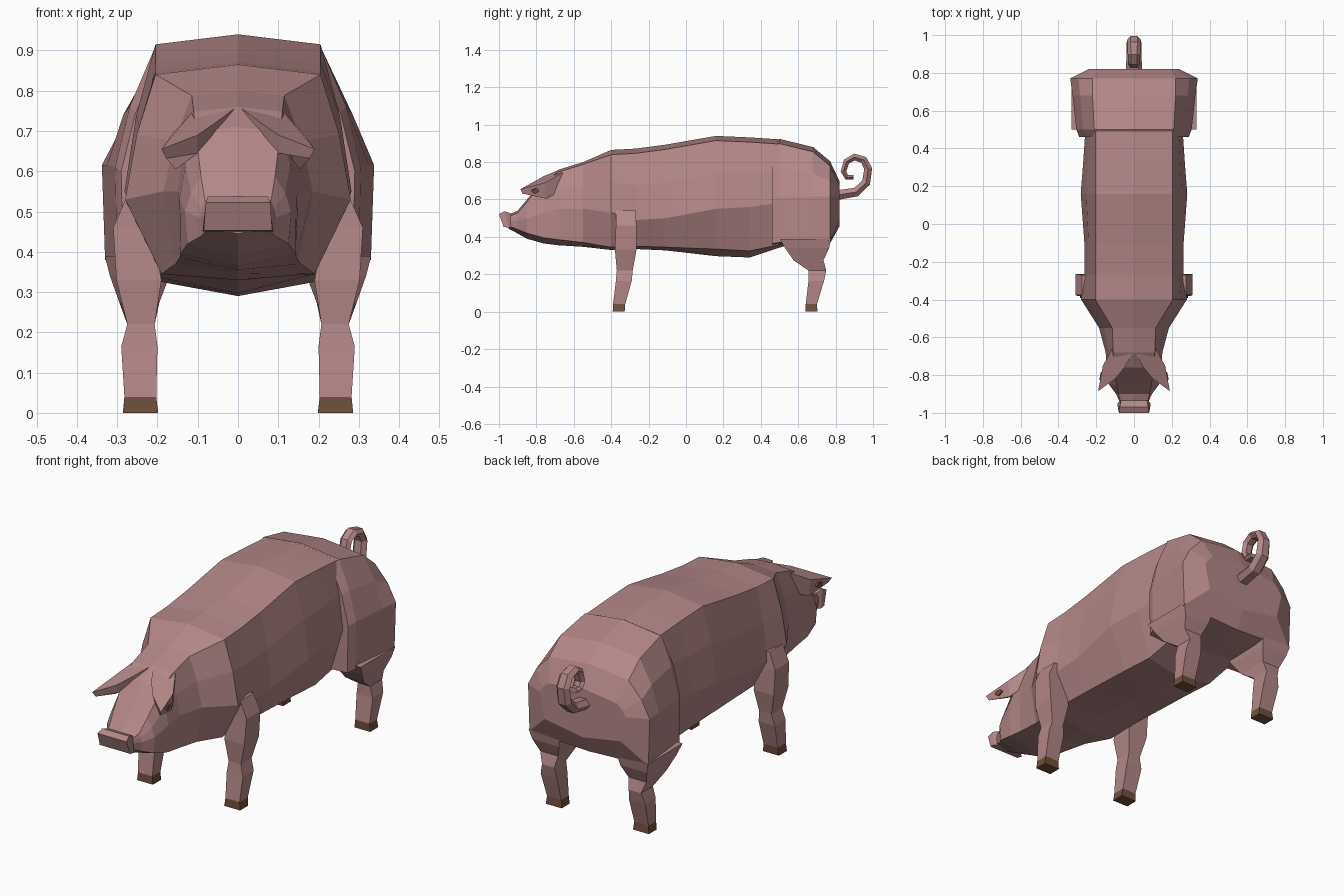
import bpy, bmesh, math
from mathutils import Vector


def material(name, rgb):
    m = bpy.data.materials.new(name)
    m.diffuse_color = (*rgb, 1)
    return m


PINK = material("pink_skin", (0.46, 0.245, 0.245))
BROWN = material("brown_hoof", (0.16, 0.08, 0.045))


def finish(bm, name, mats, mirror=False):
    bmesh.ops.recalc_face_normals(bm, faces=bm.faces)
    me = bpy.data.meshes.new(name)
    bm.to_mesh(me)
    bm.free()
    for m in mats:
        me.materials.append(m)
    ob = bpy.data.objects.new(name, me)
    bpy.context.collection.objects.link(ob)
    if mirror:
        mod = ob.modifiers.new("mirror", 'MIRROR')
        mod.use_mirror_merge = False
    return ob


def loft(name, rings, mats=(PINK,), mirror=False, dark_below=None):
    """Skin a row of closed rings and cap both ends."""
    bm = bmesh.new()
    rows = [[bm.verts.new(p) for p in r] for r in rings]
    n = len(rows[0])
    for a, b in zip(rows, rows[1:]):
        for i in range(n):
            j = (i + 1) % n
            bm.faces.new((a[i], a[j], b[j], b[i]))
    bm.faces.new(rows[0])
    bm.faces.new(rows[-1])
    if dark_below is not None:
        for f in bm.faces:
            if f.calc_center_median().z < dark_below:
                f.material_index = 1
    return finish(bm, name, mats, mirror)


def section(y, zt, xt, zm, xm, zl, xl, zb, lean=0.0):
    """Cross-section: ridge, top edge, upper side, middle, low edge, belly."""
    drop = 0.025 if xt > 0.15 else 0.012
    zu = zm + 0.52 * (zt - drop - zm)
    xu = xt + 0.62 * (xm - xt)
    half = [(xt, zt - drop), (xu, zu), (xm, zm), (xl, zl)]
    pts = [(0, zt)] + half + [(0, zb)] + [(-x, z) for x, z in reversed(half)]
    return [(x, y + lean * (z - zb), z) for x, z in pts]


# Trunk: y, top z, top x, middle z, middle x, low z, low x, belly z
loft("trunk", [section(*r) for r in (
    (-0.40, .865, .205, .53, .280, .345, .19, .330),
    (-0.27, .872, .205, .49, .262, .350, .19, .335),
    (-0.11, .893, .205, .50, .262, .345, .19, .328),
    (0.16, .940, .205, .55, .282, .335, .19, .297),
    (0.34, .932, .205, .56, .268, .325, .19, .290),
    (0.49, .922, .205, .58, .258, .355, .19, .340),
    (0.60, .880, .180, .58, .230, .380, .18, .370))])

# Rump with wide haunches
loft("rump", [section(*r) for r in (
    (0.46, .905, .195, .60, .290, .365, .285, .350),
    (0.50, .924, .210, .61, .305, .370, .300, .350),
    (0.68, .880, .220, .615, .325, .375, .320, .355),
    (0.77, .805, .220, .615, .338, .380, .330, .365),
    (0.82, .700, .190, .620, .240, .490, .210, .455))])

# Head and neck
loft("head", [section(*r) for r in (
    (-0.40, .865, .205, .53, .280, .345, .19, .330),
    (-0.55, .800, .115, .55, .185, .370, .155, .347),
    (-0.68, .760, .110, .55, .150, .385, .145, .355),
    (-0.76, .710, .105, .53, .145, .395, .143, .365),
    (-0.85, .600, .092, .50, .132, .420, .125, .390),
    (-0.90, .540, .082, .485, .095, .440, .09, .418),
    (-0.95, .520, .068, .49, .072, .460, .07, .445))])


def box_ring(x0, x1, y0, y1, z, slope=0.0):
    return [(x0, y0, z + slope), (x1, y0, z + slope), (x1, y1, z), (x0, y1, z)]


# Snout disc, tilted upward
loft("snout", [
    [(x, y, z) for x, y, z in ((-.07, -.935, .525), (.07, -.935, .525), (.07, -.93, .45), (-.07, -.93, .45))],
    [(-.075, -.97, .537), (.075, -.97, .537), (.088, -.95, .450), (-.088, -.95, .450)],
    [(-.08, -1.0, .522), (.08, -1.0, .522), (.085, -.975, .453), (-.085, -.975, .453)]])

# Legs: x inner, x outer, y front, y back, z
front_leg = ((.24, .275, -.375, -.27, .54), (.215, .31, -.375, -.265, .46),
             (.19, .302, -.38, -.265, .33), (.207, .275, -.37, -.285, .22),
             (.20, .290, -.375, -.29, .165), (.203, .282, -.39, -.325, .04),
             (.198, .286, -.392, -.328, 0))
hind_leg = ((.16, .331, .50, .775, .39), (.17, .318, .53, .765, .34), (.195, .295, .575, .735, .275),
            (.207, .275, .655, .75, .22), (.20, .290, .655, .738, .165),
            (.203, .282, .64, .70, .04), (.198, .286, .64, .703, 0))
for name, rows in (("front_legs", front_leg), ("hind_legs", hind_leg)):
    loft(name, [box_ring(*r) for r in rows], (PINK, BROWN), True, 0.03)

# Ears: folded flaps with a thickness
ear_top = [(.0, -.67, .762), (.115, -.66, .745), (.165, -.75, .69),
           (.19, -.885, .655), (.10, -.82, .690), (.05, -.76, .725)]
ear_low = [(.0, -.67, .73), (.115, -.66, .65), (.155, -.75, .605),
           (.178, -.875, .632), (.10, -.80, .645), (.05, -.75, .68)]
loft("ears", [ear_top, ear_low], mirror=True)

# Eyes: small dark plates on the outer side below each ear
side = Vector((.023, -.13, 0)).normalized()
out = Vector((.98, .17, -.12)).normalized()
mid = Vector((.1725, -.805, .645))
up = side.cross(out).normalized()
if up.z < 0:
    up = -up
diamond = [(-.022, .0), (-.008, .014), (.016, .011), (.022, -.004), (.004, -.014)]
loft("eyes", [[mid + side * a + up * b + out * d for a, b in diamond]
              for d in (-.003, .006)], (BROWN,), True)

# Curly tail: hexagonal tube swept along a spiral
path = [(.80, .622), (.91, .640), (.963, .690), (.974, .765), (.950, .812),
        (.900, .827), (.858, .803), (.842, .750), (.860, .718), (.895, .720)]
rings = []
for i, (y, z) in enumerate(path):
    a, b = path[max(i - 1, 0)], path[min(i + 1, len(path) - 1)]
    t = Vector((0, b[0] - a[0], b[1] - a[1])).normalized()
    nrm = Vector((0, -t.z, t.y))
    f = i / (len(path) - 1)
    wide, thick = .042 - .016 * f, .030 - .016 * f
    rings.append([Vector((wide * math.cos(k * math.pi / 3), y, z))
                  + nrm * thick * math.sin(k * math.pi / 3) for k in range(6)])
loft("tail", rings)
